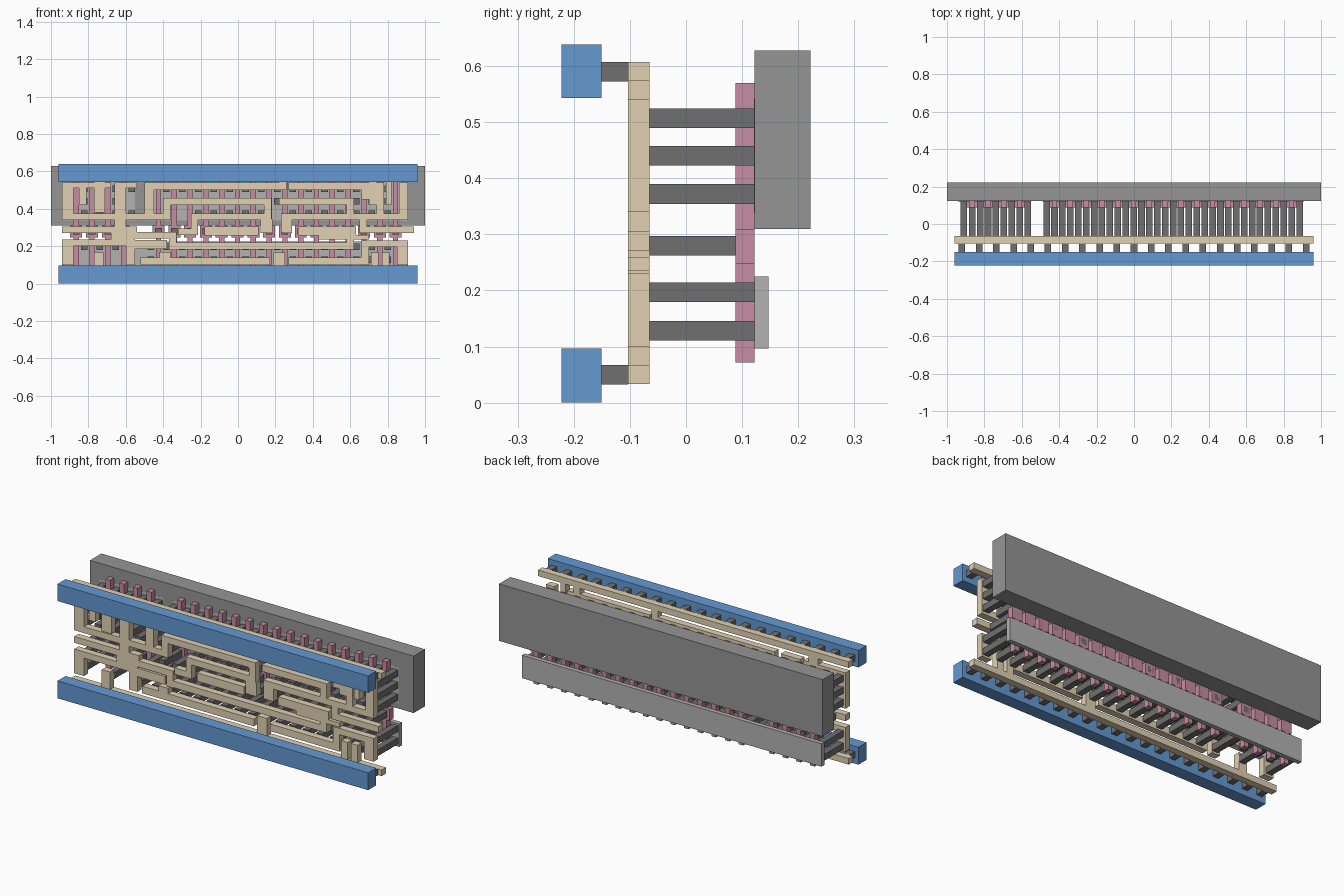
import bpy, bmesh

def mat(name, c):
    m = bpy.data.materials.new(name)
    m.diffuse_color = (*c, 1)
    return m

BLUE = mat("blue", (0.13, 0.32, 0.65))
TAN = mat("tan", (0.75, 0.64, 0.45))
PINK = mat("pink", (0.57, 0.27, 0.36))
DARK = mat("dark_grey", (0.16, 0.16, 0.16))
MID = mat("mid_grey", (0.3, 0.3, 0.3))
LIGHT = mat("light_grey", (0.45, 0.45, 0.45))

def slabs(name, rects, y0, y1, material):
    """One object of boxes from (x0, x1, z0, z1) rectangles."""
    bm = bmesh.new()
    for x0, x1, z0, z1 in rects:
        g = bmesh.ops.create_cube(bm, size=1)["verts"]
        for v in g:
            v.co.x = x1 if v.co.x > 0 else x0
            v.co.y = y1 if v.co.y > 0 else y0
            v.co.z = z1 if v.co.z > 0 else z0
    me = bpy.data.meshes.new(name)
    bm.to_mesh(me)
    bm.free()
    me.materials.append(material)
    ob = bpy.data.objects.new(name, me)
    bpy.context.collection.objects.link(ob)

def square(x, z, r=0.0175):
    return (x - r, x + r, z - r, z + r)

# Power rails and their pegs
slabs("power_rails", [(-0.96, 0.96, 0, 0.097), (-0.96, 0.96, 0.543, 0.638)], -0.222, -0.151, BLUE)
slabs("rail_pegs", [square(-0.92 + 0.092 * i, z) for i in range(21) for z in (0.05, 0.59)],
      -0.151, -0.103, DARK)

# Backing slabs
slabs("back_well", [(-1, 1, 0.31, 0.628)], 0.122, 0.222, MID)
slabs("lower_strip", [(-0.94, 0.91, 0.097, 0.225)], 0.122, 0.147, LIGHT)
slabs("upper_strips", [(-0.94, -0.55, 0.338, 0.542), (-0.49, 0.91, 0.338, 0.542)], 0.1215, 0.147, LIGHT)

# Wiring layer: rails, upper routes, middle bars, lower routes
rails = [(-0.96, 0.96, 0.033, 0.067), (-0.96, 0.96, 0.573, 0.607)]
upper = [
    (-0.94, -0.88, 0.34, 0.54), (-0.88, -0.64, 0.34, 0.375),
    (-0.94, -0.68, 0.51, 0.54), (-0.85, -0.81, 0.42, 0.54), (-0.77, -0.71, 0.38, 0.607),
    (-0.66, -0.60, 0.23, 0.51), (-0.66, -0.54, 0.51, 0.54), (-0.60, -0.49, 0.34, 0.375),
    (-0.50, 0.22, 0.50, 0.54), (-0.50, -0.45, 0.37, 0.54), (-0.53, -0.36, 0.34, 0.375),
    (-0.40, 0.18, 0.42, 0.457), (-0.40, -0.36, 0.34, 0.42), (0.14, 0.18, 0.34, 0.457),
    (-0.25, 0.18, 0.34, 0.375), (-0.25, -0.215, 0.26, 0.375), (-0.32, -0.215, 0.26, 0.295),
    (0.22, 0.26, 0.50, 0.607),
    (0.27, 0.70, 0.50, 0.54), (0.22, 0.62, 0.42, 0.457), (0.58, 0.62, 0.34, 0.457),
    (0.23, 0.58, 0.34, 0.375), (0.58, 0.78, 0.34, 0.375), (0.66, 0.70, 0.45, 0.54),
    (0.70, 0.74, 0.42, 0.607), (0.74, 0.78, 0.34, 0.54), (0.79, 0.82, 0.42, 0.607),
    (0.86, 0.91, 0.34, 0.54), (0.78, 0.91, 0.34, 0.375),
]
middle = [
    (-0.94, -0.54, 0.27, 0.305), (-0.18, 0.11, 0.258, 0.305), (0.12, 0.185, 0.27, 0.345),
    (0.23, 0.29, 0.27, 0.345), (0.32, 0.63, 0.258, 0.305), (0.65, 0.94, 0.27, 0.305),
    (0.65, 0.69, 0.27, 0.345),
]
lower = [
    (-0.94, -0.60, 0.20, 0.235), (-0.94, -0.88, 0.10, 0.235), (-0.77, -0.72, 0.033, 0.165),
    (-0.68, -0.55, 0.235, 0.27), (-0.55, -0.33, 0.24, 0.275), (-0.37, -0.33, 0.18, 0.275),
    (-0.35, 0.58, 0.183, 0.22), (-0.60, -0.38, 0.185, 0.232), (-0.60, -0.55, 0.10, 0.235),
    (-0.42, -0.36, 0.14, 0.17), (-0.52, 0.17, 0.10, 0.14), (0.19, 0.25, 0.033, 0.165),
    (0.27, 0.67, 0.10, 0.14), (0.43, 0.70, 0.235, 0.26), (0.58, 0.62, 0.183, 0.26),
    (0.66, 0.78, 0.195, 0.23), (0.66, 0.70, 0.10, 0.23), (0.71, 0.75, 0.033, 0.165),
    (0.77, 0.81, 0.033, 0.165), (0.85, 0.91, 0.10, 0.23), (0.78, 0.91, 0.195, 0.23),
]
wires = upper + middle + lower
slabs("wiring", rails + wires, -0.103, -0.065, TAN)

# Vertical gate bars with contact pads
gates = [-0.865 + 0.0845 * i for i in range(4)] + [-0.425 + 0.0845 * i for i in range(16)]
bars = [(x - 0.014, x + 0.014, 0.072, 0.57) for x in gates]
pads = [(x - 0.032, x + 0.032, 0.247, 0.31) for x in gates]
slabs("gate_bars", bars, 0.088, 0.122, PINK)
slabs("gate_pads", pads, 0.088, 0.122, PINK)

# Posts wherever a wire covers a contact site
def covered(x, z):
    return any(a - 0.012 <= x <= b + 0.012 and c - 0.012 <= z <= d + 0.012 for a, b, c, d in wires)

sites = [-0.91] + [x + 0.0425 for x in gates] + [-0.467]
posts = [square(x, z) for x in sites for z in (0.128, 0.197, 0.372, 0.44, 0.507) if covered(x, z)]
slabs("strip_posts", posts, -0.065, 0.122, DARK)
slabs("gate_posts", [square(x, 0.28) for x in gates if covered(x, 0.28)], -0.065, 0.122, DARK)
